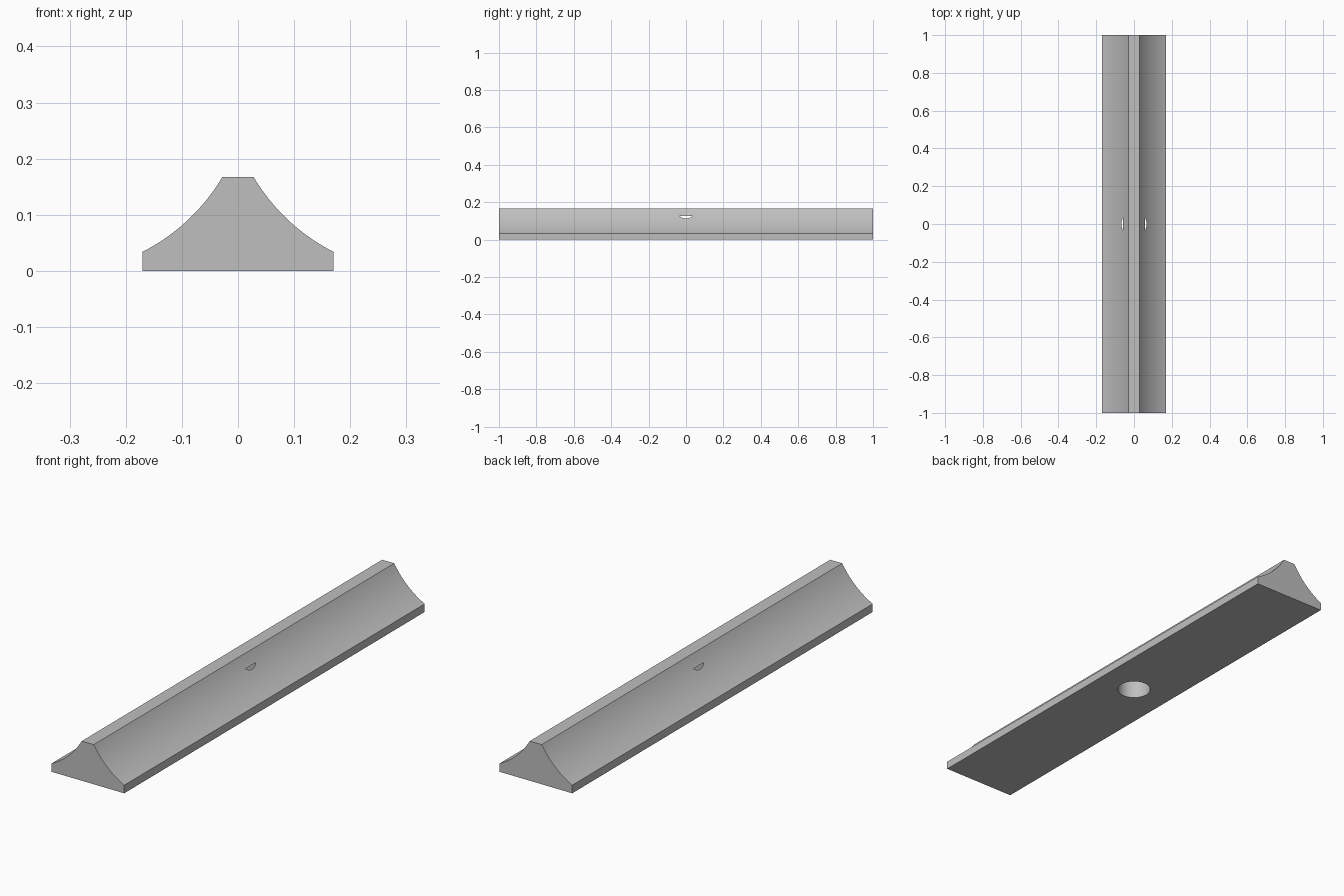
import bpy, bmesh, math
from mathutils import Vector

cube = bpy.data.objects.get("Cube")
if cube:
    bpy.data.objects.remove(cube, do_unlink=True)

LENGTH, HALF_W, HALF_TOP = 2.0, 0.17, 0.028
LIP, HEIGHT = 0.034, 0.167
HOLE_R, HOLE_TOP = 0.067, 0.125
RADIUS, STEPS = 0.35, 24

grey = bpy.data.materials.new("plain grey")
grey.use_nodes = True
colour = (0.52, 0.52, 0.52, 1)
grey.diffuse_color = colour
grey.node_tree.nodes["Principled BSDF"].inputs["Base Color"].default_value = colour


def concave_arc(start, end, radius, steps):
    """Points along an arc whose centre lies up and outside the profile."""
    chord = end - start
    normal = Vector((-chord.y, chord.x)).normalized()
    centre = (start + end) / 2 + normal * math.sqrt(radius ** 2 - (chord.length / 2) ** 2)
    a = math.atan2(start.y - centre.y, start.x - centre.x)
    b = math.atan2(end.y - centre.y, end.x - centre.x)
    turn = (b - a + math.pi) % (2 * math.pi) - math.pi
    return [centre + radius * Vector((math.cos(a + turn * i / steps),
                                      math.sin(a + turn * i / steps)))
            for i in range(steps + 1)]


def add_object(name, bm):
    bmesh.ops.recalc_face_normals(bm, faces=bm.faces)
    mesh = bpy.data.meshes.new(name)
    bm.to_mesh(mesh)
    bm.free()
    mesh.materials.append(grey)
    obj = bpy.data.objects.new(name, mesh)
    bpy.context.collection.objects.link(obj)
    return obj


# Rail: mirrored concave profile, extruded along y
side = [Vector((HALF_W, 0))]
side += reversed(concave_arc(Vector((HALF_TOP, HEIGHT)), Vector((HALF_W, LIP)), RADIUS, STEPS))
profile = side + [Vector((-p.x, p.y)) for p in reversed(side)]
bm = bmesh.new()
end_face = bm.faces.new([bm.verts.new((p.x, -LENGTH / 2, p.y)) for p in profile])
extruded = bmesh.ops.extrude_face_region(bm, geom=[end_face], use_keep_orig=True)
bmesh.ops.translate(bm, vec=(0, LENGTH, 0),
                    verts=[g for g in extruded["geom"] if isinstance(g, bmesh.types.BMVert)])
rail = add_object("rail", bm)

# Blind round hole from below, just breaking through both flanks
depth = HOLE_TOP + 0.05
bm = bmesh.new()
bmesh.ops.create_cone(bm, cap_ends=True, segments=64, radius1=HOLE_R, radius2=HOLE_R, depth=depth)
bmesh.ops.translate(bm, vec=(0, 0, HOLE_TOP - depth / 2), verts=bm.verts)
cutter = add_object("hole_cutter", bm)
cutter.hide_render = True

bpy.ops.object.select_all(action='DESELECT')
rail.select_set(True)
bpy.context.view_layer.objects.active = rail
cut = rail.modifiers.new("hole", 'BOOLEAN')
cut.operation, cut.solver, cut.object = 'DIFFERENCE', 'EXACT', cutter
bpy.ops.object.modifier_apply(modifier=cut.name)
bpy.data.objects.remove(cutter, do_unlink=True)

bpy.ops.object.shade_smooth_by_angle(angle=math.radians(30))
